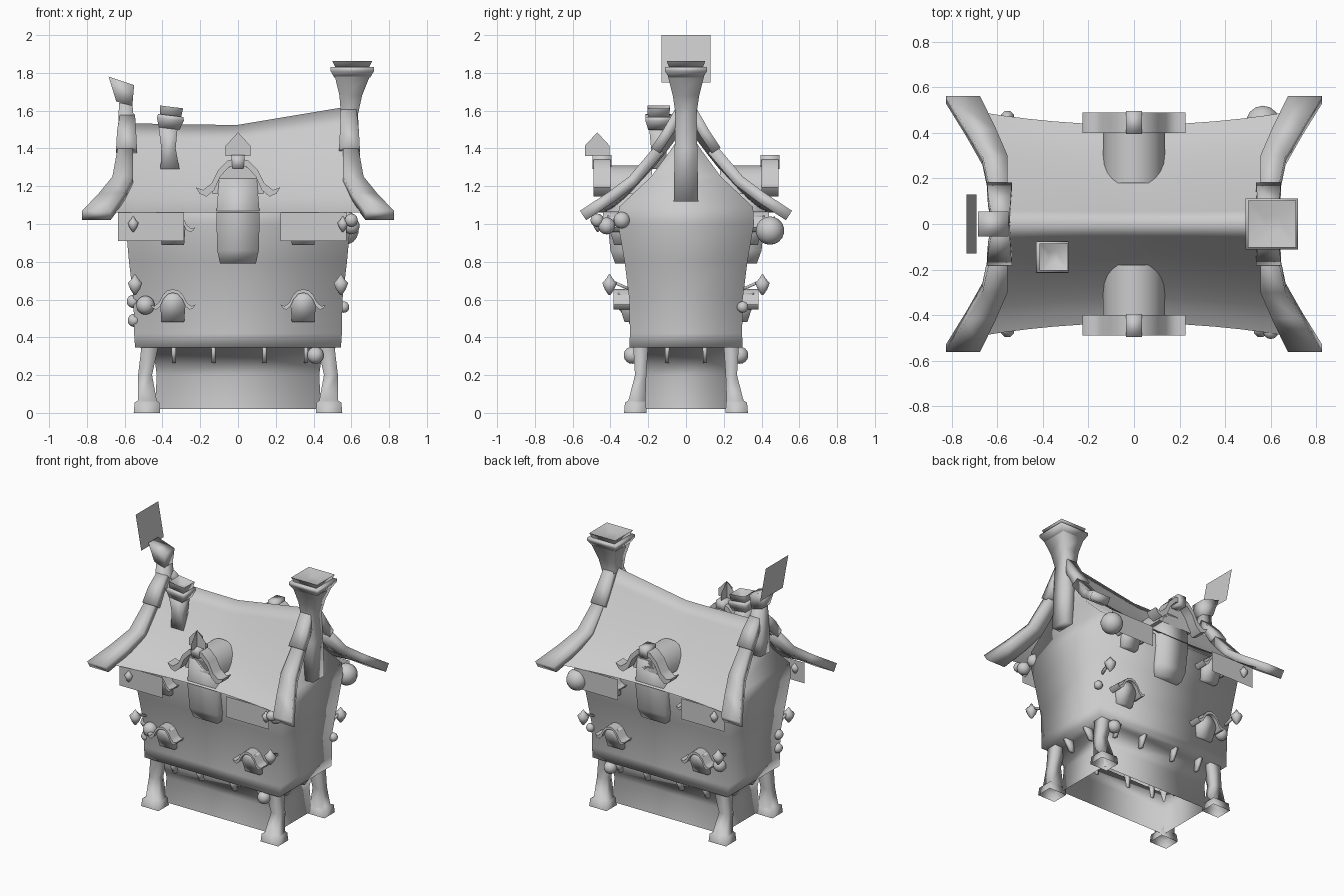
import bpy, bmesh, math
from mathutils import Vector

cube = bpy.data.objects.get("Cube")
if cube:
    bpy.data.objects.remove(cube, do_unlink=True)

grey = bpy.data.materials.new("plain_grey")
grey.use_nodes = True
GREY = (0.6, 0.6, 0.6, 1)
grey.diffuse_color = GREY
grey.node_tree.nodes["Principled BSDF"].inputs["Base Color"].default_value = GREY
SIGNS = (-1, 1)


def make(name, verts, faces, angle=100):
    """Mesh object with consistent normals; angle limits smoothing."""
    bm = bmesh.new()
    vs = [bm.verts.new(v) for v in verts]
    for f in faces:
        bm.faces.new([vs[i] for i in f])
    bmesh.ops.recalc_face_normals(bm, faces=bm.faces)
    me = bpy.data.meshes.new(name)
    bm.to_mesh(me)
    bm.free()
    me.materials.append(grey)
    ob = bpy.data.objects.new(name, me)
    bpy.context.collection.objects.link(ob)
    bpy.ops.object.select_all(action="DESELECT")
    ob.select_set(True)
    bpy.context.view_layer.objects.active = ob
    bpy.ops.object.shade_smooth_by_angle(angle=math.radians(angle))
    return ob


def plate(name, corners):
    """Flat sheet through the given corners."""
    make(name, corners, [list(range(len(corners)))])


def bridge(name, rings, angle=100, closed=True):
    """Skin equal-length rings and optionally close both ends."""
    n = len(rings[0])
    faces = [[k * n + i, k * n + (i + 1) % n, (k + 1) * n + (i + 1) % n, (k + 1) * n + i]
             for k in range(len(rings) - 1) for i in range(n)]
    if closed:
        faces += [list(range(n)), [(len(rings) - 1) * n + i for i in range(n)]]
    return make(name, [v for r in rings for v in r], faces, angle)


def tower(name, sections, n=4, angle=100, closed=True):
    """Upright loft; sections are (x, y, z, half width, half depth)."""
    grow = 1 / math.cos(math.pi / n)
    turns = [2 * math.pi * (i + 0.5) / n for i in range(n)]
    return bridge(name, [[(x + hx * grow * math.cos(a), y + hy * grow * math.sin(a), z)
                          for a in turns] for x, y, z, hx, hy in sections], angle, closed)


def extrude(name, outline, y0, y1, angle=50):
    """Extrude an x-z outline along y."""
    return bridge(name, [[(x, y, z) for x, z in outline] for y in (y0, y1)], angle)


def beam(name, points, widths, thick):
    """Rectangular beam through points, widths measured along x."""
    pts = [Vector(p) for p in points]
    rings = []
    for i, p in enumerate(pts):
        d = pts[min(i + 1, len(pts) - 1)] - pts[max(i - 1, 0)]
        up = Vector((0, -d.z, d.y)).normalized() * thick / 2
        w = Vector((widths[i] / 2, 0, 0))
        rings.append([p - w - up, p + w - up, p + w + up, p - w + up])
    return bridge(name, rings)


def ball(name, x, y, z, r):
    bpy.ops.mesh.primitive_uv_sphere_add(segments=14, ring_count=9, radius=r, location=(x, y, z))
    ob = bpy.context.object
    ob.name = name
    ob.data.materials.append(grey)
    bpy.ops.object.shade_smooth()


def hood(name, cx, y0, y1, z, s):
    """Wavy arched hood strip."""
    half = [(0.225, -0.155), (0.185, -0.17), (0.14, -0.135), (0.105, -0.065), (0.055, -0.015)]
    line = [(-x, h) for x, h in half] + [(0, 0)] + half[::-1]
    top = [(cx + x * s, z + h * s) for x, h in line]
    low = [(cx + x * s * 0.9, z + (h - 0.035) * s) for x, h in reversed(line)]
    extrude(name, top + low, y0, y1, 60)


# Base and walls in one skin: overhang, widening storey, closing gables
tower("walls", [(0, 0, z, hx, hy) for z, hx, hy in (
    (0.02, 0.44, 0.22), (0.2, 0.43, 0.21), (0.345, 0.45, 0.235), (0.346, 0.545, 0.3),
    (0.42, 0.55, 0.297), (0.6, 0.553, 0.3), (0.8, 0.577, 0.325), (1.0, 0.595, 0.36),
    (1.09, 0.59, 0.355), (1.25, 0.575, 0.185), (1.4, 0.565, 0.075), (1.5, 0.56, 0.012))],
    angle=180, closed=False)

# Four flared legs
for sx in SIGNS:
    for sy in SIGNS:
        tower("corner_leg", [(sx * x, sy * y, z, hx, hy) for x, y, z, hx, hy in (
            (0.482, 0.268, 0, 0.07, 0.06), (0.482, 0.268, 0.055, 0.065, 0.055),
            (0.48, 0.26, 0.065, 0.05, 0.045), (0.492, 0.24, 0.2, 0.037, 0.03),
            (0.465, 0.24, 0.36, 0.045, 0.04))], closed=False)

# Small brackets under the overhang
for sy in SIGNS:
    for x in (-0.34, -0.13, 0.14, 0.36):
        tower("bracket", [(x, sy * 0.23, 0.265, 0.01, 0.02), (x, sy * 0.25, 0.36, 0.012, 0.045)])
for sx in SIGNS:
    for y in (-0.1, 0.1):
        tower("bracket", [(sx * 0.45, y, 0.265, 0.02, 0.01), (sx * 0.48, y, 0.36, 0.045, 0.012)])

# Sagging roof sheet: t runs from ridge to eave, u along the ridge
COLS, ROWS = 12, 8


def roof_point(u, t):
    ridge = 1.525 + (0.1 * u if u > 0 else 0.01 * u * u)
    eave_y = 0.435 + 0.06 * u * u
    drop = 1 - (1 - t) ** 1.35
    x = u * (0.6 + 0.1 * t * t)
    return x, eave_y * t, ridge + (1.06 - ridge) * drop


grid = []
for i in range(COLS + 1):
    for j in range(-ROWS, ROWS + 1):
        x, y, z = roof_point(2 * i / COLS - 1, abs(j) / ROWS)
        grid.append((x, math.copysign(y, j), z))
W = 2 * ROWS + 1
make("roof", grid, [[i * W + j, (i + 1) * W + j, (i + 1) * W + j + 1, i * W + j + 1]
                    for i in range(COLS) for j in range(W - 1)], 180)

# Bargeboards along both gables, in two overlapping lengths
for sx in SIGNS:
    for sy in SIGNS:
        beam("lower_bargeboard", [(sx * 0.75, sy * 0.545, 1.045), (sx * 0.67, sy * 0.4, 1.14),
                                  (sx * 0.61, sy * 0.28, 1.23), (sx * 0.595, sy * 0.14, 1.395)],
             (0.15, 0.13, 0.11, 0.08), 0.06)
        beam("upper_bargeboard", [(sx * 0.59, sy * 0.16, 1.39), (sx * 0.59, sy * 0.1, 1.48),
                                  (sx * 0.585, sy * 0.025, 1.61 if sx > 0 else 1.56)],
             (0.11, 0.1, 0.08), 0.055)

# Large chimney on the left gable
tower("large_chimney", [(0.6, 0, 1.12, 0.05, 0.065), (0.59, 0, 1.4, 0.055, 0.06),
                        (0.59, 0, 1.58, 0.045, 0.055), (0.597, 0, 1.68, 0.06, 0.07),
                        (0.605, 0, 1.78, 0.092, 0.095)])
tower("large_chimney_collar", [(0.605, 0, 1.775, 0.095, 0.09), (0.605, 0, 1.81, 0.115, 0.112),
                               (0.605, 0, 1.83, 0.115, 0.112)])
tower("large_chimney_cap", [(0.605, 0, 1.83, 0.09, 0.09), (0.605, 0, 1.862, 0.105, 0.102),
                            (0.605, 0, 1.84, 0.03, 0.03)])

# Leaning post with flag on the right gable
tower("gable_post", [(-0.59, 0, 1.3, 0.05, 0.055), (-0.587, 0, 1.4, 0.052, 0.055),
                     (-0.595, 0, 1.64, 0.035, 0.045)])
bridge("post_head", [[(x, y, z) for x, y, z in (
    (a, -h, za), (b, -h, zb), (b, h, zb), (a, h, za))] for a, za, b, zb, h in (
    (-0.645, 1.65, -0.56, 1.62, 0.045), (-0.685, 1.78, -0.55, 1.735, 0.055))])
plate("flag", [(-0.69, -0.13, 1.75), (-0.69, 0.13, 1.75), (-0.735, 0.13, 2), (-0.735, -0.13, 2)])

# Small tilted chimney on the front slope
tower("small_chimney", [(-0.36, -0.145, 1.29, 0.05, 0.045), (-0.368, -0.145, 1.4, 0.038, 0.04),
                        (-0.37, -0.145, 1.51, 0.05, 0.05)])
collar = tower("small_chimney_collar", [(0, 0, -0.035, 0.055, 0.055), (0, 0, 0.015, 0.072, 0.07),
                                        (0, 0, 0.035, 0.068, 0.068)])
collar.location = (-0.36, -0.145, 1.54)
cap = tower("small_chimney_cap", [(0, 0, -0.03, 0.056, 0.056), (0, 0, 0.025, 0.062, 0.06),
                                  (0, 0, -0.005, 0.02, 0.02)])
cap.location = (-0.355, -0.145, 1.595)
for part in (collar, cap):
    part.rotation_euler.y = 0.12

# Central dormers
for sy in SIGNS:
    tower("dormer_wall", [(0, sy * 0.31, 0.79, 0.095, 0.065), (0, sy * 0.32, 0.86, 0.11, 0.08),
                          (0, sy * 0.32, 1.05, 0.115, 0.1), (0, sy * 0.32, 1.24, 0.1, 0.1)])
    arc = [(0.135 * math.cos(a), 1.16 + 0.15 * math.sin(a))
           for a in (math.pi * i / 12 for i in range(13))]
    extrude("dormer_vault", arc, sy * 0.42, sy * 0.18)
    hood("dormer_hood", 0, sy * 0.49, sy * 0.4, 1.35, 1)
    tower("dormer_keystone", [(0, sy * 0.445, 1.29, 0.03, 0.05), (0, sy * 0.445, 1.365, 0.035, 0.05)])

# Crossed-plate finial on the front dormer
spade = [(-0.065, 1.36), (0.065, 1.36), (0.065, 1.415), (0, 1.485), (-0.065, 1.415)]
plate("finial_plate", [(x, -0.47, z) for x, z in spade])
plate("finial_cross_plate", [(0, y - 0.47, z) for y, z in spade])

# Windows with hoods on both floors, and eave plates
for sy in SIGNS:
    for sx in SIGNS:
        x = sx * 0.345
        for z, y in ((0.48, 0.31), (0.89, 0.365)):
            tower("window_box", [(x, sy * (y - 0.03), z, 0.06, 0.045),
                                 (x, sy * (y - 0.01), z + 0.11, 0.068, 0.06),
                                 (x, sy * (y - 0.01), z + 0.155, 0.045, 0.06)])
            hood("window_hood", x, sy * (y + 0.075), sy * (y - 0.04), z + 0.175, 0.53)
        mid = -0.46 if sx < 0 else 0.4
        plate("eave_plate", [(mid + dx, sy * 0.462, z) for dx, z in (
            (-0.175, 0.91), (0.175, 0.91), (0.175, 1.06), (-0.175, 1.06))])

# Pointed lanterns at the corners
for sx in SIGNS:
    for sy in SIGNS:
        for x, y, z, s in ((0.545, 0.405, 0.68, 1), (0.555, 0.467, 1.0, 0.75)):
            tower("lantern", [(sx * x, sy * y, z + h * s, r * s, r * s) for h, r in (
                (-0.055, 0.006), (-0.025, 0.026), (0.008, 0.038), (0.03, 0.018), (0.055, 0.002))], 8)
        beam("lantern_arm", [(sx * 0.53, sy * 0.29, 0.65), (sx * 0.545, sy * 0.4, 0.7)],
             (0.015, 0.015), 0.015)

# Round hanging balls
for x, y, z, r in ((-0.49, -0.31, 0.57, 0.05), (-0.555, -0.27, 0.59, 0.035),
                   (-0.55, -0.27, 0.49, 0.035), (-0.49, 0.31, 0.57, 0.045),
                   (0.56, 0.3, 0.56, 0.03), (0.41, -0.285, 0.305, 0.045),
                   (0.41, 0.285, 0.305, 0.045), (0.565, 0.445, 0.965, 0.075),
                   (0.6, -0.42, 0.99, 0.045), (0.58, -0.34, 1.02, 0.045),
                   (0.6, -0.47, 1.02, 0.035)):
    ball("hanging_ball", x, y, z, r)
